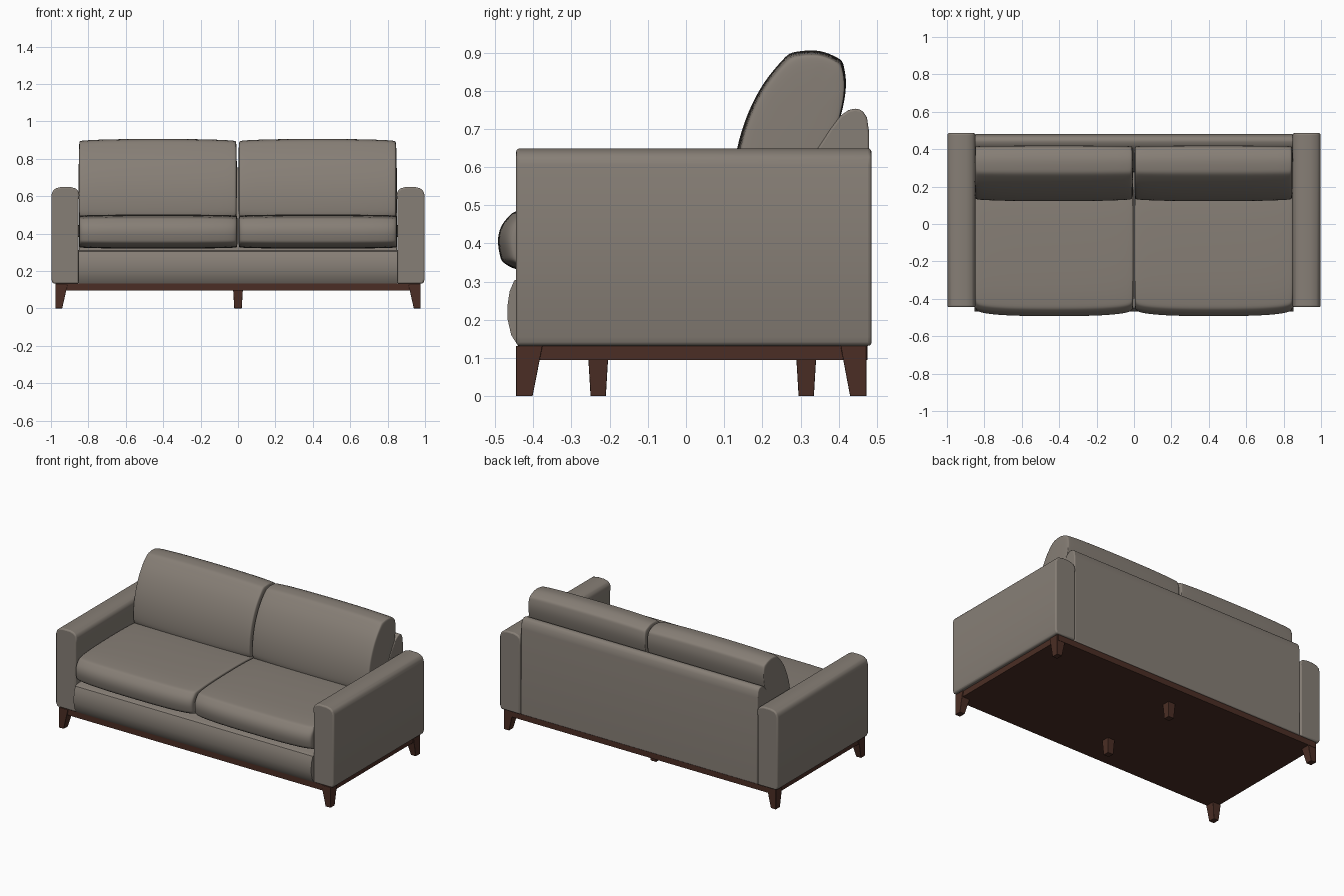
import bpy, bmesh
from mathutils import Vector

cube = bpy.data.objects.get("Cube")
if cube:
    bpy.data.objects.remove(cube, do_unlink=True)


def material(name, rgb, rough):
    m = bpy.data.materials.new(name)
    m.use_nodes = True
    m.diffuse_color = (*rgb, 1)
    b = m.node_tree.nodes["Principled BSDF"]
    b.inputs["Base Color"].default_value = (*rgb, 1)
    b.inputs["Roughness"].default_value = rough
    return m


FABRIC = material("warm grey fabric", (0.24, 0.21, 0.18), 0.9)
WOOD = material("dark walnut wood", (0.07, 0.027, 0.018), 0.5)


def finish(name, bm, mat, bevel=0, subsurf=0, angle=40):
    bmesh.ops.recalc_face_normals(bm, faces=bm.faces)
    me = bpy.data.meshes.new(name)
    bm.to_mesh(me)
    bm.free()
    ob = bpy.data.objects.new(name, me)
    bpy.context.collection.objects.link(ob)
    me.materials.append(mat)
    if bevel:
        mod = ob.modifiers.new("soft edges", "BEVEL")
        mod.width, mod.segments, mod.limit_method = bevel, 3, "ANGLE"
    if subsurf:
        mod = ob.modifiers.new("smooth", "SUBSURF")
        mod.levels = mod.render_levels = subsurf
    bpy.ops.object.select_all(action="DESELECT")
    ob.select_set(True)
    bpy.context.view_layer.objects.active = ob
    bpy.ops.object.shade_smooth_by_angle(angle=angle * 0.01745)
    return ob


def loft(rings):
    """Skin a list of closed point rings and cap both ends."""
    bm = bmesh.new()
    rows = [[bm.verts.new(p) for p in ring] for ring in rings]
    n = len(rows[0])
    for a, b in zip(rows, rows[1:]):
        for i in range(n):
            j = (i + 1) % n
            bm.faces.new((a[i], a[j], b[j], b[i]))
    bm.faces.new(rows[0])
    bm.faces.new(rows[-1])
    return bm, rows


def prism_x(name, profile, x0, x1, mat, bevel=0):
    bm, _ = loft([[(x, y, z) for y, z in profile] for x in (x0, x1)])
    return finish(name, bm, mat, bevel)


def cushion(name, profile, x0, x1, pivot, seams, ends):
    """Stuffed cushion: a y-z profile swept along x, slimmer toward the ends."""
    half, mid = (x1 - x0) / 2, (x0 + x1) / 2
    right = [(t, s) for t, s in ends]
    sections = [(-t, s) for t, s in right] + [(0, 1)] + right[::-1]
    c = Vector(pivot)
    rings = []
    for t, s in sections:
        pts = [c + (Vector(p) - c) * s for p in profile]
        rings.append([(mid + half * t, p.x, p.y) for p in pts])
    bm, rows = loft(rings)
    crease = bm.edges.layers.float.new("crease_edge")
    # Crisp sewn seams along the length and round both end panels
    for a, b in zip(rows[1:-1], rows[2:-1]):
        for i in seams:
            bm.edges.get((a[i], b[i]))[crease] = 0.45
    for row in (rows[1], rows[-2]):
        for i in range(len(row)):
            bm.edges.get((row[i], row[i - 1]))[crease] = 0.35
    return finish(name, bm, FABRIC, subsurf=3, angle=60)


def tapered_leg(name, x_top, y_top, x_foot, y_foot, top):
    def ring(xs, ys, z):
        return [(xs[0], ys[0], z), (xs[1], ys[0], z), (xs[1], ys[1], z), (xs[0], ys[1], z)]
    bm, _ = loft([ring(x_foot, y_foot, 0), ring(x_top, y_top, top)])
    return finish(name, bm, WOOD, bevel=0.002)


# Wooden plinth
prism_x("plinth", [(-0.44, 0.095), (0.475, 0.095), (0.475, 0.134), (-0.44, 0.134)],
        -0.97, 0.97, WOOD)

# Corner legs: straight outside, tapered inside
for side, s in (("left", 1), ("right", -1)):
    xt, xf = (0.91 * s, 0.976 * s), (0.94 * s, 0.976 * s)
    tapered_leg("front_leg_" + side, xt, (-0.445, -0.376), xf, (-0.445, -0.402), 0.132)
    tapered_leg("back_leg_" + side, xt, (0.405, 0.473), xf, (0.43, 0.473), 0.132)

# Middle support legs
for name, y in (("front", -0.23), ("back", 0.315)):
    tapered_leg("middle_leg_" + name, (-0.026, 0.026), (y - 0.026, y + 0.026),
                (-0.02, 0.02), (y - 0.02, y + 0.02), 0.1)

# Seat base with softly bulging front rail
prism_x("seat_base", [(-0.44, 0.132), (-0.458, 0.16), (-0.467, 0.2), (-0.468, 0.235),
                      (-0.462, 0.275), (-0.45, 0.303), (-0.43, 0.312),
                      (0.44, 0.312), (0.44, 0.132)], -0.853, 0.853, FABRIC)

# Backrest with rounded, leaning top
prism_x("backrest", [(0.27, 0.14), (0.28, 0.45), (0.345, 0.65), (0.378, 0.7), (0.405, 0.735),
                     (0.425, 0.749), (0.445, 0.754), (0.462, 0.748), (0.474, 0.73),
                     (0.48, 0.69), (0.481, 0.132), (0.3, 0.132)], -0.85, 0.85, FABRIC, 0.006)

# Arms with domed tops
ARM = [(0.852, 0.132), (0.852, 0.58), (0.848, 0.605), (0.853, 0.627), (0.868, 0.641),
       (0.895, 0.649), (0.945, 0.649), (0.974, 0.642), (0.991, 0.628), (0.998, 0.605),
       (0.998, 0.155), (0.99, 0.132)]
for side, s in (("left", 1), ("right", -1)):
    bm, _ = loft([[(x * s, y, z) for x, z in ARM] for y in (-0.445, 0.486)])
    finish("arm_" + side, bm, FABRIC, bevel=0.009)

# Seat and back cushions
SEAT = [(-0.45, 0.325), (-0.485, 0.355), (-0.497, 0.405), (-0.487, 0.45), (-0.452, 0.484),
        (-0.36, 0.497), (-0.1, 0.503), (0.15, 0.5), (0.28, 0.48), (0.29, 0.35),
        (0.2, 0.322), (-0.3, 0.318)]
BACK = [(0.13, 0.45), (0.118, 0.52), (0.125, 0.62), (0.15, 0.72), (0.2, 0.825),
        (0.27, 0.9), (0.35, 0.913), (0.41, 0.88), (0.425, 0.82), (0.405, 0.72),
        (0.35, 0.56), (0.29, 0.45)]
for side, x0, x1 in (("left", 0.002, 0.852), ("right", -0.852, -0.002)):
    cushion("seat_cushion_" + side, SEAT, x0, x1, (0.0, 0.41), (1, 4),
            ((1, 0.85), (0.985, 0.93), (0.93, 0.965), (0.6, 0.995)))
    cushion("back_cushion_" + side, BACK, x0, x1 - 0.004, (0.34, 0.68), (5, 7),
            ((1, 0.86), (0.985, 0.945), (0.93, 0.965), (0.6, 0.99)))
